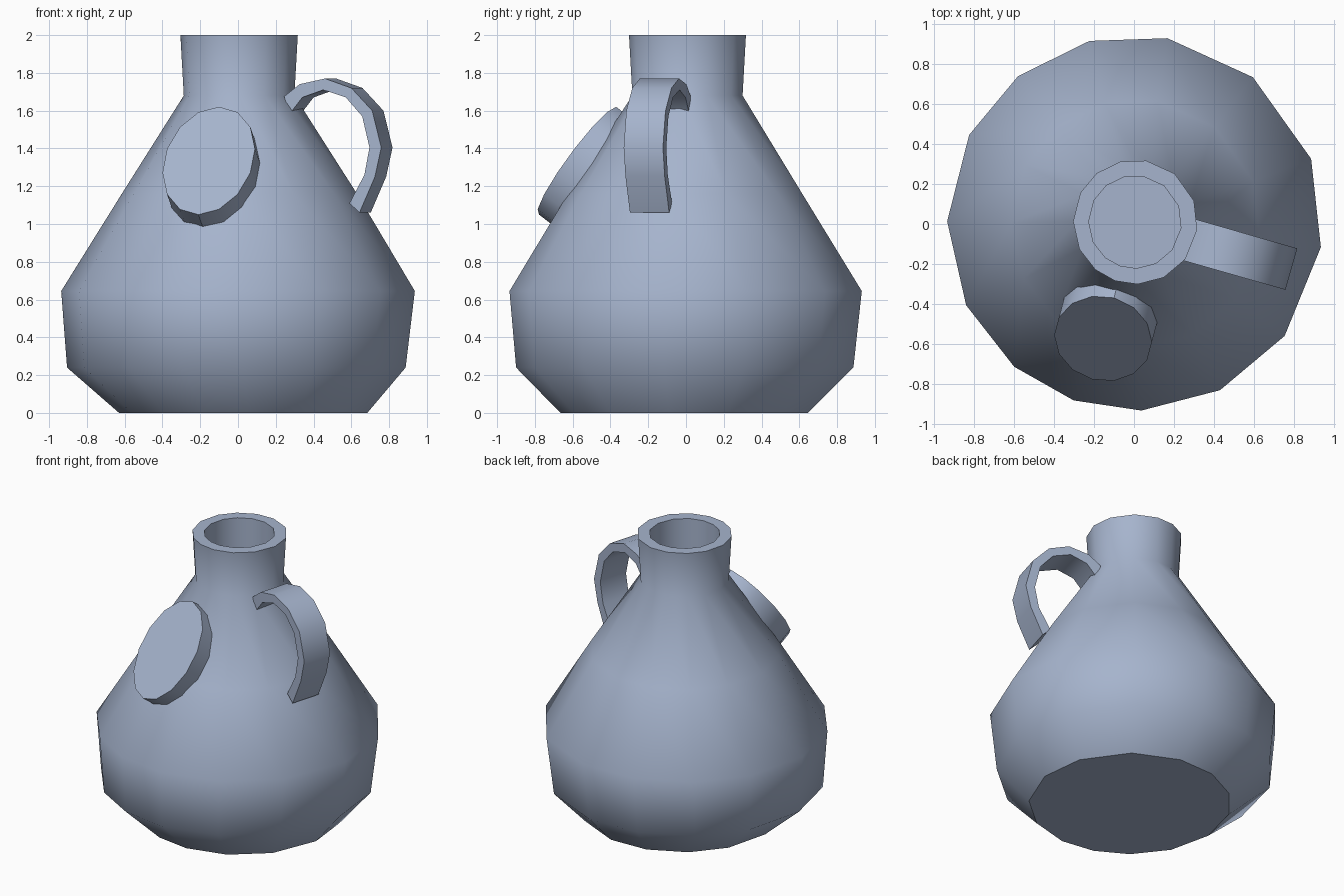
import bpy, bmesh, math
from mathutils import Vector

if "Cube" in bpy.data.objects:
    bpy.data.objects.remove(bpy.data.objects["Cube"])

# blue-grey clay
clay = bpy.data.materials.new("blue_grey")
clay.diffuse_color = (0.38, 0.455, 0.61, 1)
clay.use_nodes = True
clay.node_tree.nodes["Principled BSDF"].inputs["Base Color"].default_value = clay.diffuse_color


def finish(bm, name, angle):
    bmesh.ops.recalc_face_normals(bm, faces=bm.faces)
    me = bpy.data.meshes.new(name)
    bm.to_mesh(me)
    bm.free()
    me.materials.append(clay)
    ob = bpy.data.objects.new(name, me)
    bpy.context.collection.objects.link(ob)
    bpy.ops.object.select_all(action='DESELECT')
    ob.select_set(True)
    bpy.context.view_layer.objects.active = ob
    bpy.ops.object.shade_smooth_by_angle(angle=math.radians(angle))
    for p in me.polygons:  # end caps stay flat
        if len(p.vertices) > 4:
            p.use_smooth = False
    return ob


def loft(name, rings, angle):
    """Skin equal-length rings of points, capping the ends."""
    bm = bmesh.new()
    rows = [[bm.verts.new(p) for p in ring] for ring in rings]
    n = len(rows[0])
    for a, b in zip(rows, rows[1:]):
        for i in range(n):
            j = (i + 1) % n
            bm.faces.new((a[i], a[j], b[j], b[i]))
    bm.faces.new(rows[0])
    bm.faces.new(rows[-1])
    return finish(bm, name, angle)


# jug body: slightly uneven 14-sided rings (centre x, centre y, radius, z)
angles = [80, 51, 20, -7.4, -37, -63, -88, -109, -130, -154, -180.5, -208, -231.5, -256]
profile = [(0.03, -0.005, 0.66, 0), (-0.005, 0, 0.90, 0.24), (0.004, 0.005, 0.94, 0.645),
           (0.01, 0, 0.625, 1.16), (0.007, 0.01, 0.294, 1.68), (0.007, 0.01, 0.312, 2.0),
           (0.005, 0.01, 0.232, 2.0), (0.005, 0.01, 0.232, 1.66)]
loft("jug_body",
     [[(cx + r * math.cos(math.radians(a)), cy + r * math.sin(math.radians(a)), z)
       for a in angles] for cx, cy, r, z in profile], 50)

# oval plate leaning on the front shoulder
az, tilt = math.radians(-105), math.radians(36.5)
out = Vector((math.cos(az), math.sin(az), 0))
normal = out * math.cos(tilt) + Vector((0, 0, math.sin(tilt)))
side = Vector((-math.sin(az), math.cos(az), 0))
up = normal.cross(side)
centre = Vector((-0.155, -0.574, 1.335))
oval = [side * 0.247 * math.cos(t) + up * 0.355 * math.sin(t)
        for t in (2 * math.pi * (i + 0.5) / 14 for i in range(14))]
loft("oval_plate", [[centre + p - normal * d for p in oval] for d in (0, 0.17)], 35)

# strap handle: outer and inner profile points (distance from axis, z)
outer = [(0.285, 1.675), (0.37, 1.74), (0.51, 1.77), (0.655, 1.72),
         (0.77, 1.60), (0.82, 1.405), (0.785, 1.25), (0.70, 1.06)]
inner = [(0.317, 1.585), (0.385, 1.67), (0.50, 1.71), (0.625, 1.67),
         (0.715, 1.57), (0.755, 1.405), (0.727, 1.26), (0.645, 1.11)]
ha = math.radians(-16)
hd = Vector((math.cos(ha), math.sin(ha), 0))
hw = Vector((-math.sin(ha), math.cos(ha), 0)) * 0.108
loft("handle",
     [[hd * s + Vector((0, 0, z)) + hw * k
       for (s, z), k in ((o, -1), (o, 1), (i, 1), (i, -1))]
      for o, i in zip(outer, inner)], 45)
